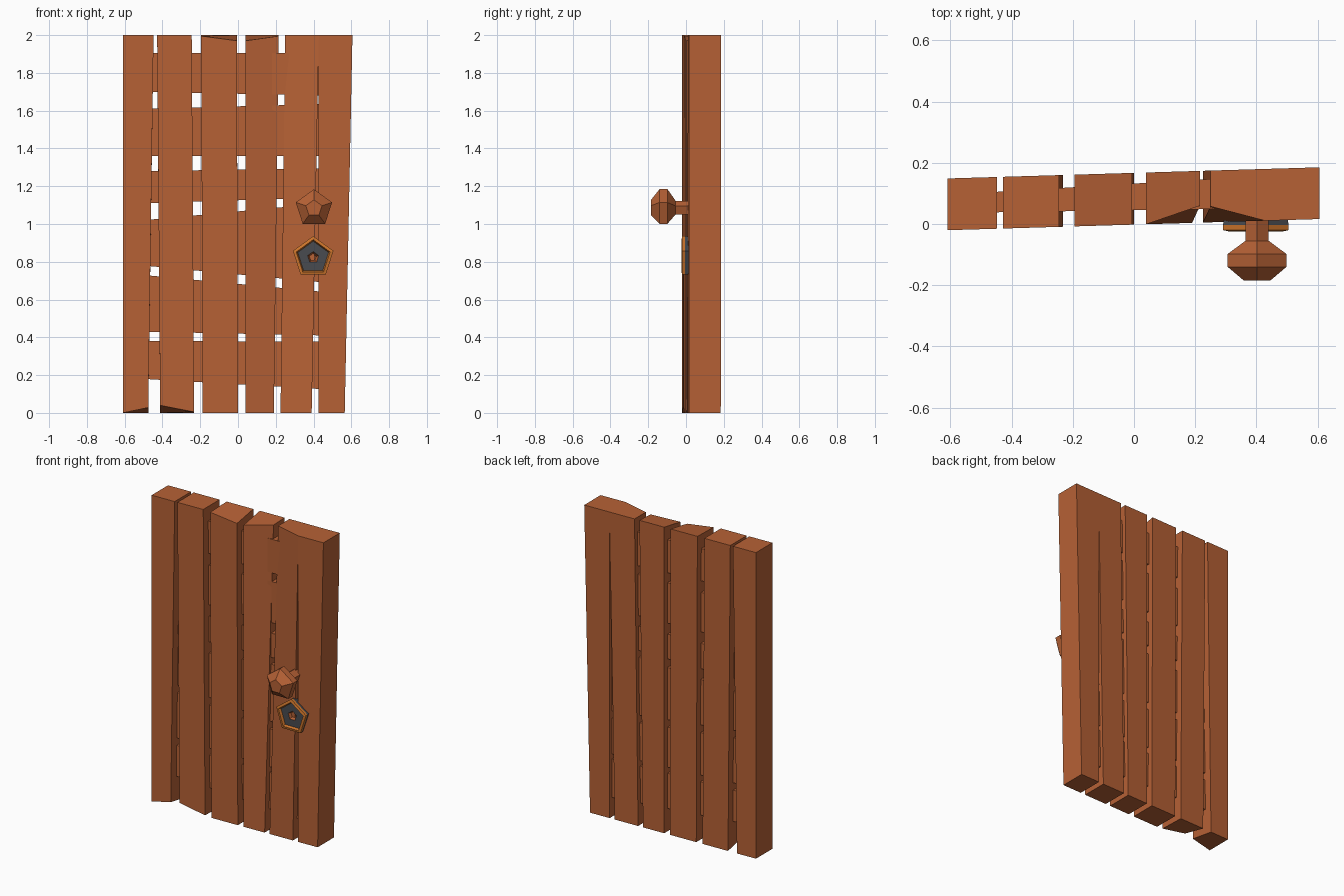
import bpy, bmesh, math

if "Cube" in bpy.data.objects:
    bpy.data.objects.remove(bpy.data.objects["Cube"])


def material(name, rgb):
    m = bpy.data.materials.new(name)
    m.diffuse_color = (*rgb, 1)
    m.use_nodes = True
    m.node_tree.nodes["Principled BSDF"].inputs["Base Color"].default_value = m.diffuse_color
    return m


WOOD = material("brown wood", (0.47, 0.12, 0.036))
GREY = material("dark grey metal", (0.065, 0.07, 0.08))
ORANGE = material("orange trim", (0.62, 0.18, 0.025))


def finish(name, bm, mats):
    bmesh.ops.recalc_face_normals(bm, faces=bm.faces)
    me = bpy.data.meshes.new(name)
    bm.to_mesh(me)
    bm.free()
    for m in mats:
        me.materials.append(m)
    ob = bpy.data.objects.new(name, me)
    bpy.context.collection.objects.link(ob)
    return ob


def slab(name, xz, front, back, tweak=None):
    """Board from four x,z corners (BL, BR, TR, TL); front/back give y from x.
    tweak moves a front corner: {corner: (dy, dz)}."""
    tweak = tweak or {}
    bm = bmesh.new()
    f, b = [], []
    for i, (x, z) in enumerate(xz):
        dy, dz = tweak.get(i, (0, 0))
        f.append(bm.verts.new((x, front(x) + dy, z + dz)))
        b.append(bm.verts.new((x, back(x), z)))
    bm.faces.new(f)
    bm.faces.new(b[::-1])
    for i in range(4):
        j = (i + 1) % 4
        bm.faces.new((f[j], f[i], b[i], b[j]))
    return finish(name, bm, [WOOD])


# Upright planks: bottom left/right x, top left/right x, chipped front corners
planks = [
    (-0.61, -0.475, -0.447, -0.61, {1: (0, 0.028)}),
    (-0.412, -0.232, -0.245, -0.428, {0: (0, 0.04), 1: (0, 0.005)}),
    (-0.187, 0.0, -0.006, -0.195, {2: (0, -0.03), 3: (0, -0.005)}),
    (0.04, 0.19, 0.215, 0.04, {2: (0.055, -0.005), 3: (0, -0.03)}),
    # split plank: two halves that meet near the top
    (0.225, 0.39, 0.428, 0.25, {3: (0.052, 0)}),
    (0.426, 0.565, 0.606, 0.426, {}),
]
for n, (bl, br, tr, tl, tweak) in enumerate(planks):
    slab(f"plank_{n + 1}", [(bl, 0), (br, 0), (tr, 2), (tl, 2)],
         lambda x: -0.002 + 0.03 * x, lambda x: 0.167 + 0.03 * x, tweak)

# Cross bars behind the gaps: bottom z left/right, top z left/right
bars = [
    (0.18, 0.125, 0.38, 0.378),
    (0.43, 0.41, 0.73, 0.64),
    (0.78, 0.69, 1.02, 1.11),
    (1.11, 1.14, 1.28, 1.295),
    (1.36, 1.36, 1.61, 1.635),
    (1.70, 1.68, 1.905, 1.905),
]
for n, (b0, b1, t0, t1) in enumerate(bars):
    slab(f"cross_bar_{n + 1}", [(-0.5, b0), (0.46, b1), (0.46, t1), (-0.5, t0)],
         lambda x: 0.045 + 0.015 * x, lambda x: 0.132 + 0.06 * x)


def turned(name, cx, cz, profile, mats):
    """Five-sided turned part along y; profile rows: radius, y, material index."""
    bm = bmesh.new()
    rings = []
    for r, y, _ in profile:
        ring = []
        for k in range(5):
            a = math.radians(90 + 72 * k)
            ring.append(bm.verts.new((cx + r * math.cos(a), y, cz + r * math.sin(a))))
        rings.append(ring)
    for i in range(len(rings) - 1):
        for k in range(5):
            j = (k + 1) % 5
            face = bm.faces.new((rings[i][k], rings[i][j], rings[i + 1][j], rings[i + 1][k]))
            face.material_index = profile[i + 1][2]
    bm.faces.new(rings[0][::-1]).material_index = profile[0][2]
    bm.faces.new(rings[-1]).material_index = profile[-1][2]
    return finish(name, bm, mats)


# Door knob with its stem
turned("knob", 0.402, 1.083, [
    (0.04, 0.03, 0), (0.04, -0.055, 0), (0.101, -0.098, 0),
    (0.101, -0.14, 0), (0.045, -0.185, 0)], [WOOD])

# Lock plate: grey body, orange rim, recessed keyhole
turned("lock_plate", 0.398, 0.823, [
    (0.105, 0.04, 0), (0.113, -0.004, 0), (0.113, -0.02, 1), (0.094, -0.024, 1),
    (0.086, -0.008, 1), (0.031, -0.008, 0), (0.016, 0.02, 2)], [GREY, ORANGE, WOOD])
